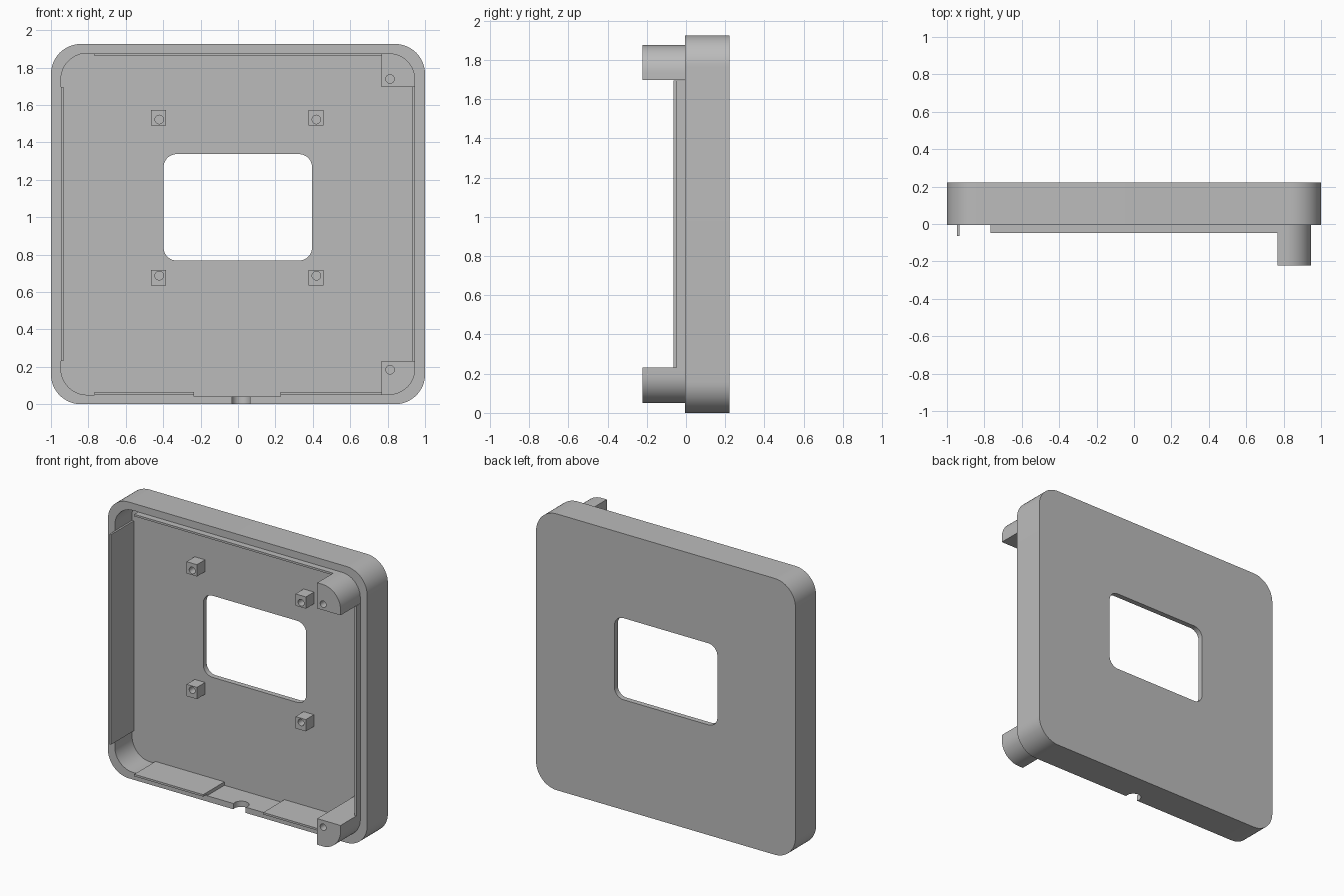
import bpy
import bmesh
from math import sin, cos, pi, radians

cube = bpy.data.objects.get("Cube")
if cube:
    bpy.data.objects.remove(cube, do_unlink=True)

grey = bpy.data.materials.new("plain grey")
grey.use_nodes = True
GREY = (0.5, 0.5, 0.5, 1)
grey.diffuse_color = GREY
grey.node_tree.nodes["Principled BSDF"].inputs["Base Color"].default_value = GREY

# Main dimensions
HEIGHT = 1.926
MID = HEIGHT / 2
RIM, FLOOR, BACK = -0.005, 0.186, 0.223   # depths along y
IN_X, IN_LOW, IN_TOP = 0.947, 0.05, HEIGHT - 0.05
POST_Y, LIP_Y = -0.223, -0.048


def outline(x0, x1, z0, z1, radii=(0, 0, 0, 0), steps=12):
    """Rectangle with a radius per corner: low left, low right, top right, top left."""
    corners = [(x0, z0, 1, 1), (x1, z0, -1, 1), (x1, z1, -1, -1), (x0, z1, 1, -1)]
    points = []
    for i, ((x, z, sx, sz), r) in enumerate(zip(corners, radii)):
        if not r:
            points.append((x, z))
            continue
        for k in range(steps + 1):
            a = pi + (i + k / steps) * pi / 2
            points.append((x + sx * r + r * cos(a), z + sz * r + r * sin(a)))
    return points


def circle(u, v, r, n=32):
    return [(u + r * cos(2 * pi * k / n), v + r * sin(2 * pi * k / n)) for k in range(n)]


def prism(name, points, start, end, upright=False):
    """Extrude an outline along y, or along z when upright."""
    place = (lambda u, v, d: (u, v, d)) if upright else (lambda u, v, d: (u, d, v))
    bm = bmesh.new()
    face = bm.faces.new([bm.verts.new(place(u, v, start)) for u, v in points])
    moved = bmesh.ops.extrude_face_region(bm, geom=[face])["geom"]
    shift = place(0, 0, end - start)
    bmesh.ops.translate(bm, vec=shift, verts=[g for g in moved if isinstance(g, bmesh.types.BMVert)])
    bmesh.ops.recalc_face_normals(bm, faces=bm.faces)
    mesh = bpy.data.meshes.new(name)
    bm.to_mesh(mesh)
    bm.free()
    mesh.materials.append(grey)
    obj = bpy.data.objects.new(name, mesh)
    bpy.context.collection.objects.link(obj)
    return obj


def activate(obj):
    bpy.ops.object.select_all(action="DESELECT")
    obj.select_set(True)
    bpy.context.view_layer.objects.active = obj


def cut(obj, cutter):
    mod = obj.modifiers.new("cut", "BOOLEAN")
    mod.operation, mod.solver, mod.object = "DIFFERENCE", "EXACT", cutter
    activate(obj)
    bpy.ops.object.modifier_apply(modifier=mod.name)
    bpy.data.objects.remove(cutter, do_unlink=True)


def smooth(obj):
    activate(obj)
    bpy.ops.object.shade_smooth_by_angle(angle=radians(30))


# Tray shell with cavity, thinned bottom wall, window and cable notch
shell = prism("shell", outline(-1, 1, 0, HEIGHT, [0.16] * 4), RIM, BACK)
cut(shell, prism("cavity", outline(-IN_X, IN_X, IN_LOW, IN_TOP, [0.14] * 4), -0.3, FLOOR))
cut(shell, prism("recess", outline(-0.235, 0.228, 0.04, 0.2), -0.3, FLOOR))
cut(shell, prism("window", outline(-0.398, 0.396, 0.768, 1.337, [0.07] * 4), 0, 0.4))
cut(shell, prism("notch", circle(0.016, 0.012, 0.05), -0.1, 0.1, upright=True))
smooth(shell)

# Locating lips along the inside walls
prism("top_lip", outline(-0.767, 0.767, IN_TOP - 0.014, IN_TOP), LIP_Y, FLOOR)
prism("bottom_lip_right", outline(-0.767, -0.235, IN_LOW, IN_LOW + 0.014), LIP_Y, FLOOR)
prism("bottom_lip_left", outline(0.228, 0.767, IN_LOW, IN_LOW + 0.014), LIP_Y, FLOOR)
prism("right_lip", outline(-IN_X, -IN_X + 0.013, 0.232, 1.696), -0.065, FLOOR)
prism("left_lip", outline(IN_X - 0.013, IN_X, 0.232, 1.696), LIP_Y, FLOOR)

# Corner screw posts on the left side
for name, low, high, radii, hole in (
        ("top_post", 1.697, IN_TOP, (0, 0, 0.14, 0), 1.739),
        ("bottom_post", IN_LOW, 0.232, (0, 0.14, 0, 0), 0.184)):
    post = prism(name, outline(0.767, IN_X, low, high, radii), POST_Y, FLOOR)
    cut(post, prism("hole", circle(0.813, hole, 0.023), -0.4, 0.1))
    smooth(post)

# Four drilled standoffs around the window
for side, x in (("right", -0.424), ("left", 0.416)):
    for level, z, hole in (("top", 1.531, 1.522), ("bottom", 0.676, 0.687)):
        block = prism(f"standoff_{level}_{side}",
                      outline(x - 0.04, x + 0.04, z - 0.041, z + 0.041), FLOOR - 0.09, FLOOR)
        cut(block, prism("hole", circle(x + 0.003, hole, 0.023), -0.1, FLOOR - 0.01))
        smooth(block)
